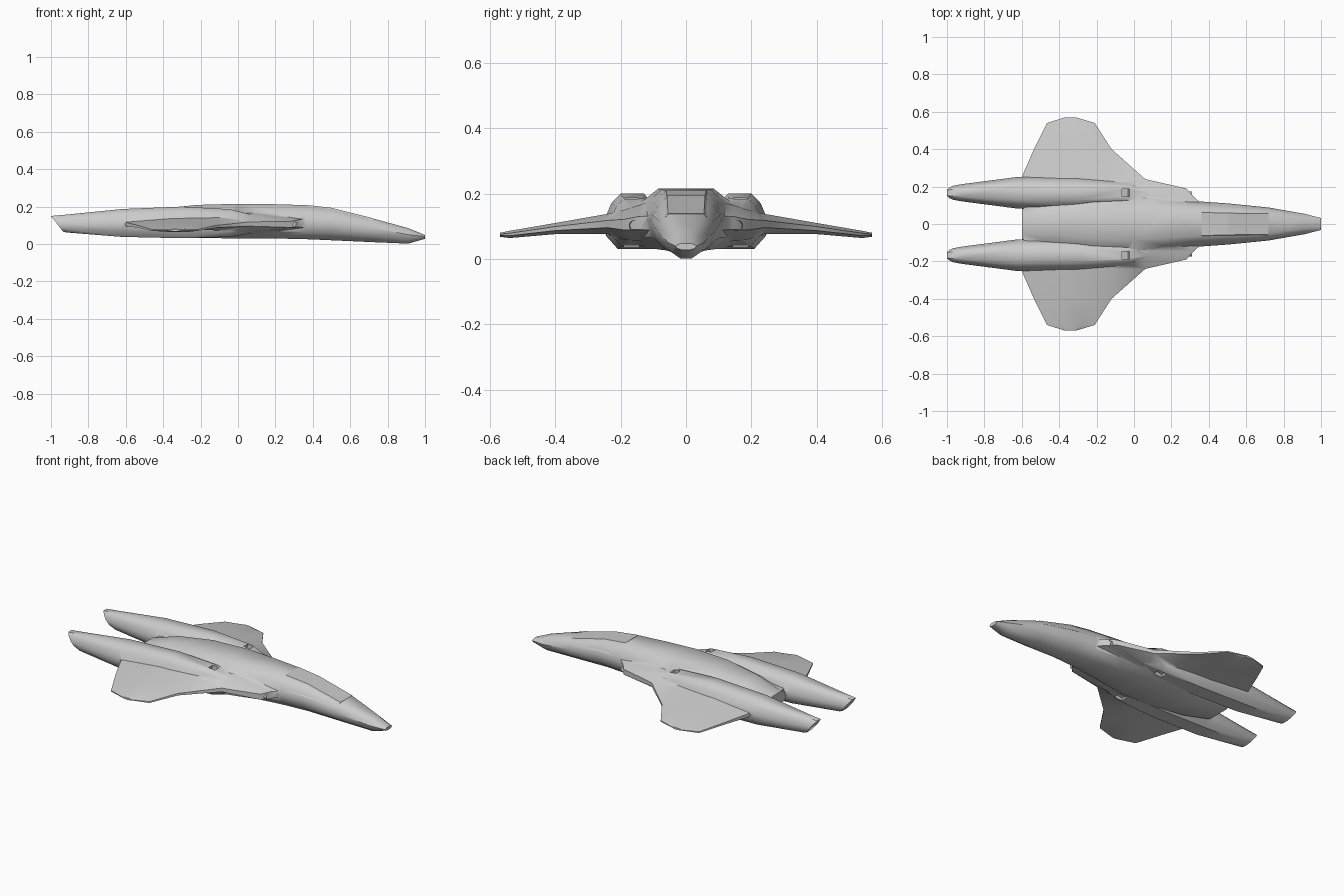
import bpy, bmesh, math
from mathutils import Vector

if "Cube" in bpy.data.objects:
    bpy.data.objects.remove(bpy.data.objects["Cube"])


def loft(name, rings):
    # skin a list of equal-length point rings and cap both ends
    bm = bmesh.new()
    vs = [[bm.verts.new(p) for p in r] for r in rings]
    n = len(rings[0])
    for a, b in zip(vs, vs[1:]):
        for i in range(n):
            j = (i + 1) % n
            bm.faces.new((a[i], a[j], b[j], b[i]))
    bm.faces.new(vs[0])
    bm.faces.new(vs[-1])
    bmesh.ops.triangulate(bm, faces=[f for f in bm.faces if len(f.verts) == 4])
    bmesh.ops.recalc_face_normals(bm, faces=bm.faces)
    me = bpy.data.meshes.new(name)
    bm.to_mesh(me)
    bm.free()
    ob = bpy.data.objects.new(name, me)
    bpy.context.collection.objects.link(ob)
    return ob


def box(name, loc, size, tilt=0):
    bpy.ops.mesh.primitive_cube_add(size=1, location=loc, rotation=(0, tilt, 0))
    ob = bpy.context.object
    ob.name, ob.scale = name, size
    return ob


def combine(target, other, op):
    # apply a boolean, then drop the helper
    m = target.modifiers.new(op, 'BOOLEAN')
    m.operation, m.object, m.solver = op, other, 'EXACT'
    bpy.context.view_layer.objects.active = target
    bpy.ops.object.modifier_apply(modifier=m.name)
    bpy.data.objects.remove(other)


def smooth(ob, deg):
    bpy.ops.object.select_all(action='DESELECT')
    ob.select_set(True)
    bpy.context.view_layer.objects.active = ob
    bpy.ops.object.shade_smooth_by_angle(angle=math.radians(deg))


def body_ring(x, wt, zt, w, zm, wb, zb):
    half = [(wt, zt), (wt + .6 * (w - wt), zm + .55 * (zt - zm)), (w, zm),
            (wb + .75 * (w - wb), zb + .4 * (zm - zb)), (wb, zb)]
    return [(x, y, z) for y, z in half] + [(x, -y, z) for y, z in reversed(half)]


# fuselage: x, top half width, top z, half width, middle z, keel half width, keel z
fuselage = loft("fuselage", [body_ring(*s) for s in [
    (1.0, .014, .048, .032, .040, .014, .028), (.91, .025, .085, .055, .050, .018, .002),
    (.72, .055, .137, .088, .085, .028, .010), (.50, .058, .192, .110, .118, .04, .020),
    (.36, .062, .208, .120, .122, .06, .026), (.18, .075, .213, .145, .118, .09, .030),
    (0, .085, .215, .185, .110, .12, .030), (-.22, .080, .209, .19, .105, .12, .032),
    (-.43, .055, .187, .15, .105, .10, .040), (-.60, .045, .135, .11, .100, .07, .065)]])


def wing_ring(y, le, te, zt, zb):
    c, m = le - te, (zt + zb) / 2
    h = (zt - zb) * .18
    return [(le, y, m + h), (le - .25 * c, y, zt), (le - .6 * c, y, zt), (te, y, m + h),
            (te, y, m - h), (le - .6 * c, y, zb), (le - .25 * c, y, zb), (le, y, m - h)]


# blended wing with shoulder strakes: y, leading x, trailing x, top z, bottom z
side = [(.57, -.31, -.37, .080, .068), (.54, -.21, -.465, .086, .064),
        (.40, -.12, -.535, .110, .076), (.24, .06, -.605, .138, .076),
        (.19, .28, -.605, .150, .060), (.145, .32, -.60, .165, .055), (.11, .36, -.59, .170, .050)]
wing = loft("wing", [wing_ring(*s) for s in side] +
            [wing_ring(-s[0], *s[1:]) for s in reversed(side)])
combine(fuselage, wing, 'UNION')


def engine_ring(x, y, w, zt, zb, slant=0):
    m, h = (zt + zb) / 2, (zt - zb) / 2
    prof = [(.42, 1), (.75, .65), (1, .05), (.92, -.55), (.52, -1)]
    prof += [(-a, b) for a, b in reversed(prof)]
    return [(x + slant * (1 - b) / 2, y + a * w, m + b * h) for a, b in prof]


# twin engine nacelles with slanted tail ends
for s, tag in ((1, "left"), (-1, "right")):
    nacelle = loft("nacelle_" + tag, [engine_ring(x, s * y, w, zt, zb, k) for x, y, w, zt, zb, k in [
        (.14, .14, .035, .140, .070, 0), (-.04, .16, .072, .186, .038, 0),
        (-.30, .165, .085, .200, .031, 0), (-.62, .167, .085, .187, .038, 0),
        (-.92, .167, .046, .157, .062, 0), (-1.0, .167, .037, .150, .066, .065)]])
    combine(fuselage, nacelle, 'UNION')

# small upper and lower intake notches
for s in (1, -1):
    combine(fuselage, box("notch_cutter", (-.045, s * .167, .185), (.04, .04, .06), .25), 'DIFFERENCE')
    combine(fuselage, box("notch_cutter", (-.045, s * .167, .035), (.05, .045, .05), -.25), 'DIFFERENCE')
fuselage.name = "airframe"
smooth(fuselage, 48)

# canopy panels laid just over the nose: windshield and rear section
e = .0015


def canopy_ring(x, wt, zt, ws, zs):
    return [(x, ws, zs), (x, wt, zt + e), (x, -wt, zt + e), (x, -ws, zs)]


edge = [(.72, .055, .137, .077, .110), (.50, .058, .192, .103, .135), (.36, .062, .208, .111, .140)]
for a, b, name in ((0, 1, "windshield"), (1, 2, "canopy_rear")):
    smooth(loft(name, [canopy_ring(*edge[a]), canopy_ring(*edge[b])]), 20)

# gun barrels at the strake tips
for s, tag in ((1, "left"), (-1, "right")):
    bpy.ops.mesh.primitive_cylinder_add(vertices=12, radius=.017, depth=.12,
                                        location=(.25, s * .157, .102), rotation=(0, math.pi / 2, 0))
    gun = bpy.context.object
    gun.name = "gun_" + tag
    bm = bmesh.new()
    bm.from_mesh(gun.data)
    # hollow muzzle
    muzzle = max((f for f in bm.faces if len(f.verts) == 12), key=lambda f: f.calc_center_median().z)
    bmesh.ops.inset_region(bm, faces=[muzzle], thickness=.005)
    bmesh.ops.translate(bm, verts=muzzle.verts, vec=Vector((0, 0, -.03)))
    bm.to_mesh(gun.data)
    bm.free()
    smooth(gun, 40)
